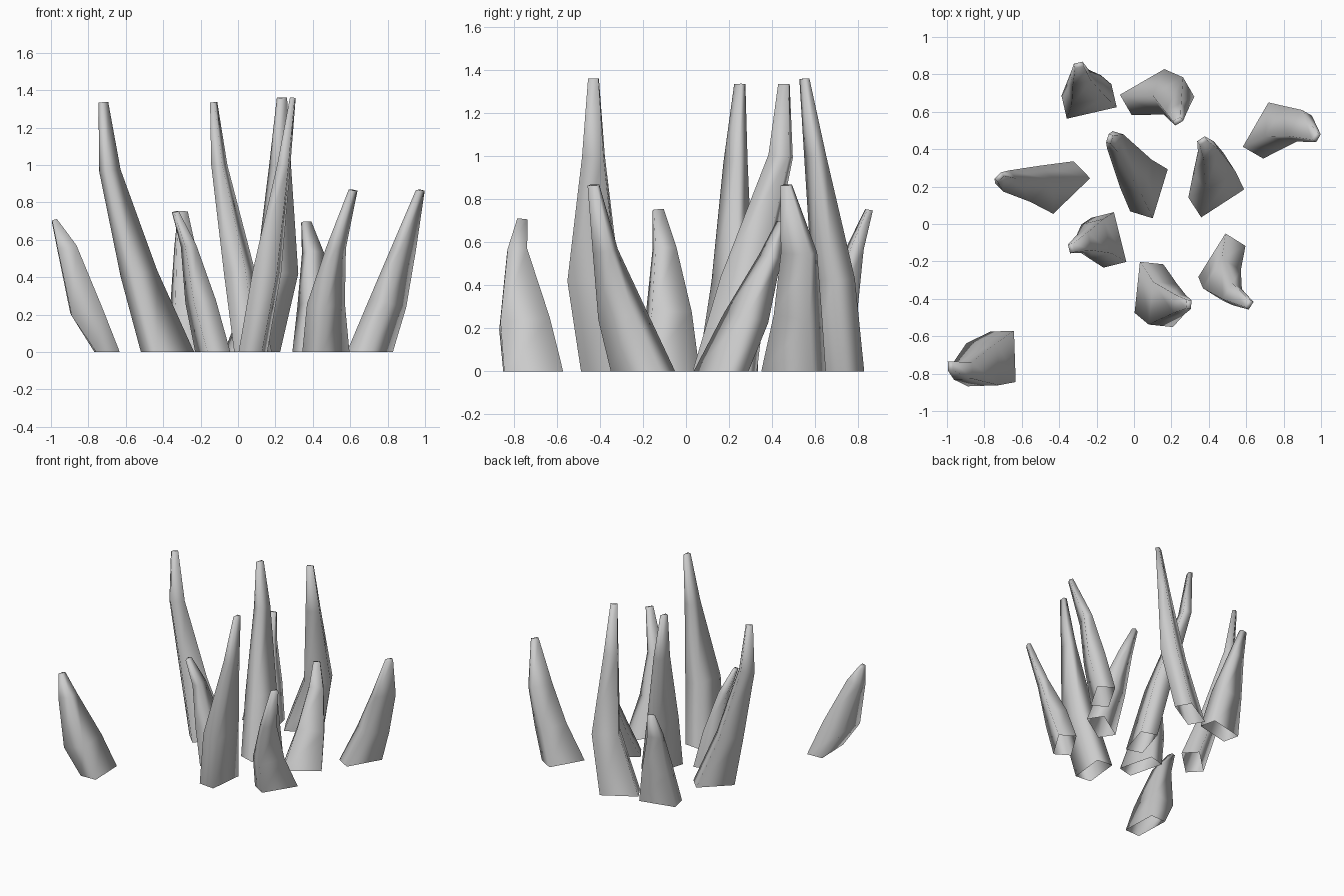
import bpy
import math
from mathutils import Vector, Matrix

cube = bpy.data.objects.get("Cube")
if cube:
    bpy.data.objects.remove(cube, do_unlink=True)

# One stone-grey material
grey = bpy.data.materials.new("stone_grey")
grey.use_nodes = True
colour = (0.6, 0.6, 0.6, 1)
grey.diffuse_color = colour
grey.node_tree.nodes["Principled BSDF"].inputs["Base Color"].default_value = colour

# Half length and half width of the sections shared by most spikes
BASE, BELLY, NECK, TIP = (0.137, 0.063), (0.095, 0.06), (0.05, 0.03), (0.024, 0.013)
CORNERS = [(-1, -1), (1, -1), (1, 1), (-1, 1)]


def spike(name, angle, base, belly, neck, tip, belly_size=BELLY, neck_size=NECK):
    """Four-sided bent spike, open underneath, with sections square to its path."""
    path = [Vector((*base, 0)), Vector(belly), Vector(neck), Vector(tip)]
    sizes = [BASE, belly_size, neck_size, TIP]
    turn = Matrix.Rotation(math.radians(angle), 3, 'Z')
    verts, faces = [], []
    for i, (centre, (length, width)) in enumerate(zip(path, sizes)):
        run = path[min(i + 1, 3)] - path[max(i - 1, 0)]
        for sx, sy in CORNERS:
            offset = turn @ Vector((sx * length, sy * width, 0))
            if i:
                offset.z = -0.6 * (offset.x * run.x + offset.y * run.y) / run.z
            verts.append(centre + offset)
    for i in range(3):
        for j in range(4):
            a, b = i * 4 + j, i * 4 + (j + 1) % 4
            faces.append((a, b, b + 4, a + 4))
    faces.append(tuple(range(12, 16)))
    mesh = bpy.data.meshes.new(name)
    mesh.from_pydata(verts, [], faces)
    mesh.materials.append(grey)
    mesh.shade_smooth()
    obj = bpy.data.objects.new(name, mesh)
    bpy.context.collection.objects.link(obj)


# Tall spikes
spike("tall_spike_right", 44, (-.377, .195), (-.53, .215, .42), (-.685, .23, .97), (-.72, .25, 1.335),
      belly_size=(.085, .052))
spike("tall_spike_centre", 73, (.08, .18), (.01, .27, .42), (-.1, .44, 1), (-.13, .455, 1.335))
spike("tall_spike_back", 30, (.075, .705), (.21, .685, .43), (.225, .6, 1), (.235, .55, 1.36))
spike("tall_spike_front", 84, (.08, -.345), (.155, -.43, .43), (.245, -.43, 1), (.293, -.43, 1.36),
      belly_size=(.115, .065))

# Medium spikes
spike("medium_spike_left", 60, (.705, .5), (.8, .52, .26), (.885, .525, .55), (.975, .465, .865),
      neck_size=(.08, .03))
spike("medium_spike_front", 58, (.47, -.2), (.47, -.295, .26), (.525, -.375, .56), (.615, -.43, .865))

# Short spikes
spike("short_spike_left", 33, (.44, .163), (.43, .28, .25), (.4, .39, .53), (.365, .445, .695))
spike("short_spike_back", 13, (-.24, .655), (-.255, .715, .27), (-.285, .785, .57), (-.295, .85, .75))
spike("short_spike_centre", 104, (-.135, -.085), (-.2, -.08, .27), (-.265, -.1, .57), (-.335, -.13, .75))
spike("short_spike_right", 92, (-.7, -.71), (-.81, -.75, .22), (-.915, -.785, .56), (-.982, -.76, .705),
      belly_size=(.115, .083), neck_size=(.045, .05))
